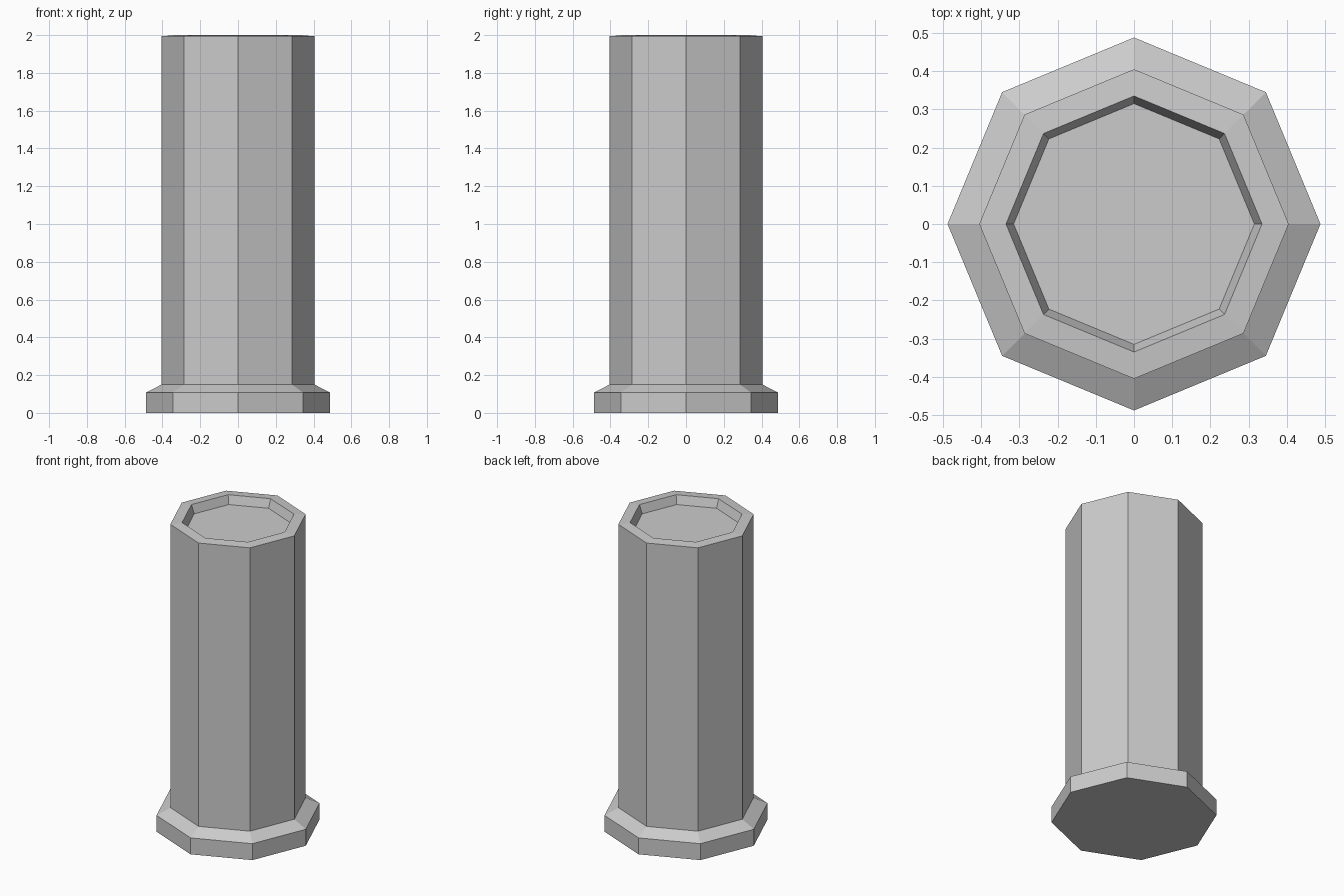
import bpy
import bmesh
from math import cos, sin, pi

SIDES = 8

cube = bpy.data.objects.get("Cube")
if cube:
    bpy.data.objects.remove(cube, do_unlink=True)


def material(name, value):
    mat = bpy.data.materials.new(name)
    colour = (value, value, value, 1.0)
    mat.use_nodes = True
    mat.diffuse_color = colour
    mat.node_tree.nodes["Principled BSDF"].inputs["Base Color"].default_value = colour
    return mat


def turned_part(name, profile, mat):
    """Sweep a (radius, height) profile round an octagon and cap both ends."""
    bm = bmesh.new()
    rings = []
    for radius, z in profile:
        rings.append([bm.verts.new((radius * cos(2 * pi * i / SIDES),
                                    radius * sin(2 * pi * i / SIDES), z))
                      for i in range(SIDES)])
    for low, high in zip(rings, rings[1:]):
        for i in range(SIDES):
            j = (i + 1) % SIDES
            bm.faces.new((low[i], low[j], high[j], high[i]))
    bm.faces.new(rings[0][::-1])
    bm.faces.new(rings[-1])
    bmesh.ops.recalc_face_normals(bm, faces=bm.faces)
    mesh = bpy.data.meshes.new(name)
    bm.to_mesh(mesh)
    bm.free()
    mesh.materials.append(mat)
    obj = bpy.data.objects.new(name, mesh)
    bpy.context.collection.objects.link(obj)
    return obj


grey = material("plain grey", 0.6)

# Flanged base, straight shaft, raised rim and shallow recess in the top
turned_part("octagonal_column", [
    (0.488, 0.0), (0.488, 0.107),
    (0.405, 0.15), (0.405, 1.994),
    (0.335, 2.0), (0.315, 1.945),
], grey)
